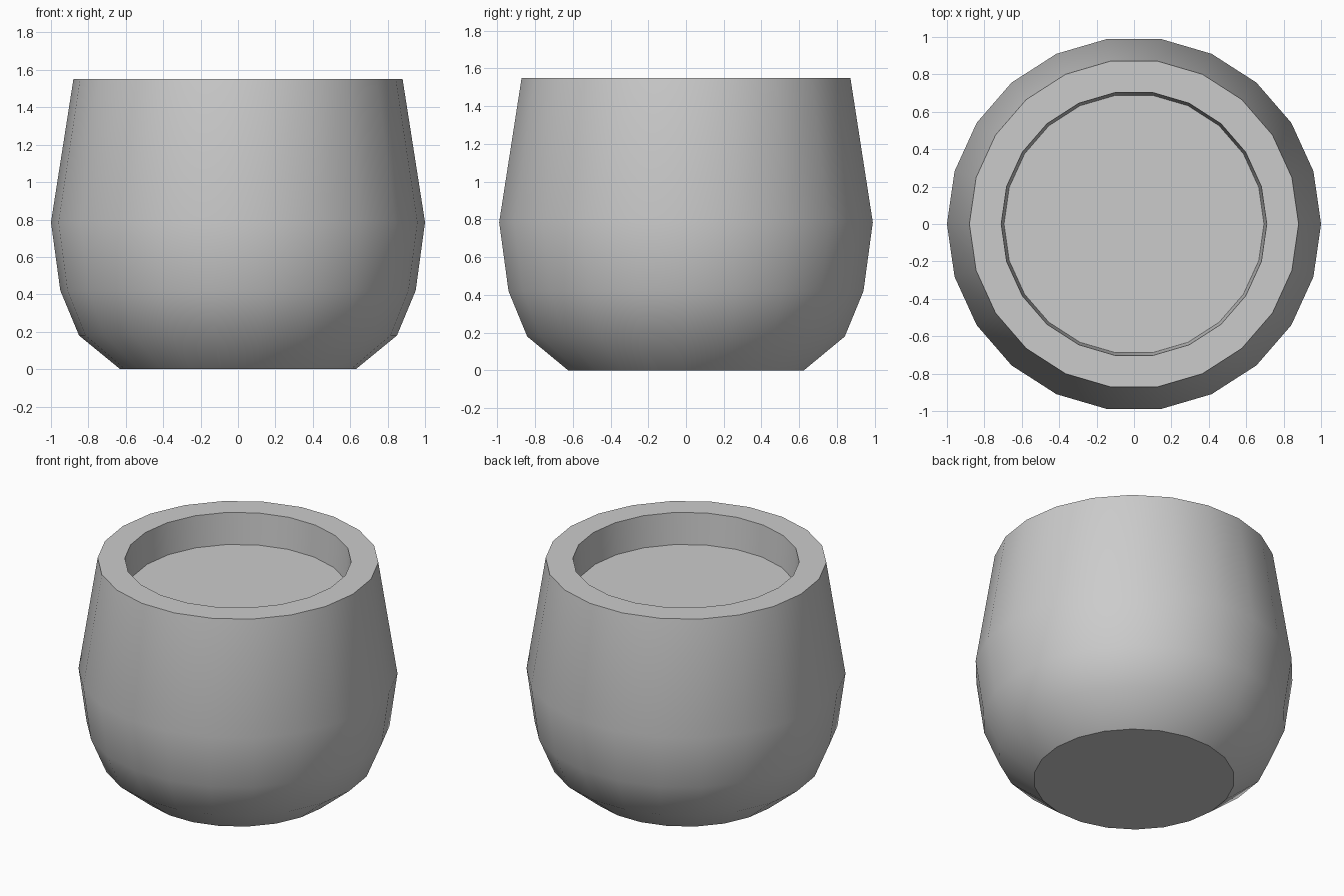
import bpy
import bmesh
from math import cos, sin, tau, radians

cube = bpy.data.objects.get("Cube")
if cube:
    bpy.data.objects.remove(cube, do_unlink=True)

SIDES = 22

# Plain grey clay
clay = bpy.data.materials.new("grey_clay")
clay.use_nodes = True
grey = (0.6, 0.6, 0.6, 1.0)
clay.diffuse_color = grey
clay.node_tree.nodes["Principled BSDF"].inputs["Base Color"].default_value = grey

# Profile (radius, height): base, belly, rim, inner lip, recessed floor
profile = [(0.63, 0.0), (0.85, 0.18), (0.95, 0.42), (1.0, 0.785),
           (0.88, 1.55), (0.71, 1.55), (0.695, 1.335)]


def lathe(name, points, material):
    """Turn a profile about z and close both ends with flat caps."""
    bm = bmesh.new()
    rings = [[bm.verts.new((r * cos(tau * i / SIDES), r * sin(tau * i / SIDES), z))
              for i in range(SIDES)] for r, z in points]
    for low, high in zip(rings, rings[1:]):
        for i in range(SIDES):
            j = (i + 1) % SIDES
            bm.faces.new((low[i], low[j], high[j], high[i]))
    bm.faces.new(reversed(rings[0]))
    bm.faces.new(rings[-1])
    mesh = bpy.data.meshes.new(name)
    bm.to_mesh(mesh)
    bm.free()
    mesh.materials.append(material)
    obj = bpy.data.objects.new(name, mesh)
    bpy.context.collection.objects.link(obj)
    return obj


# Rounded pot with a filled, slightly sunken top
pot = lathe("pot", profile, clay)
bpy.ops.object.select_all(action="DESELECT")
pot.select_set(True)
bpy.context.view_layer.objects.active = pot
bpy.ops.object.shade_smooth_by_angle(angle=radians(34))
